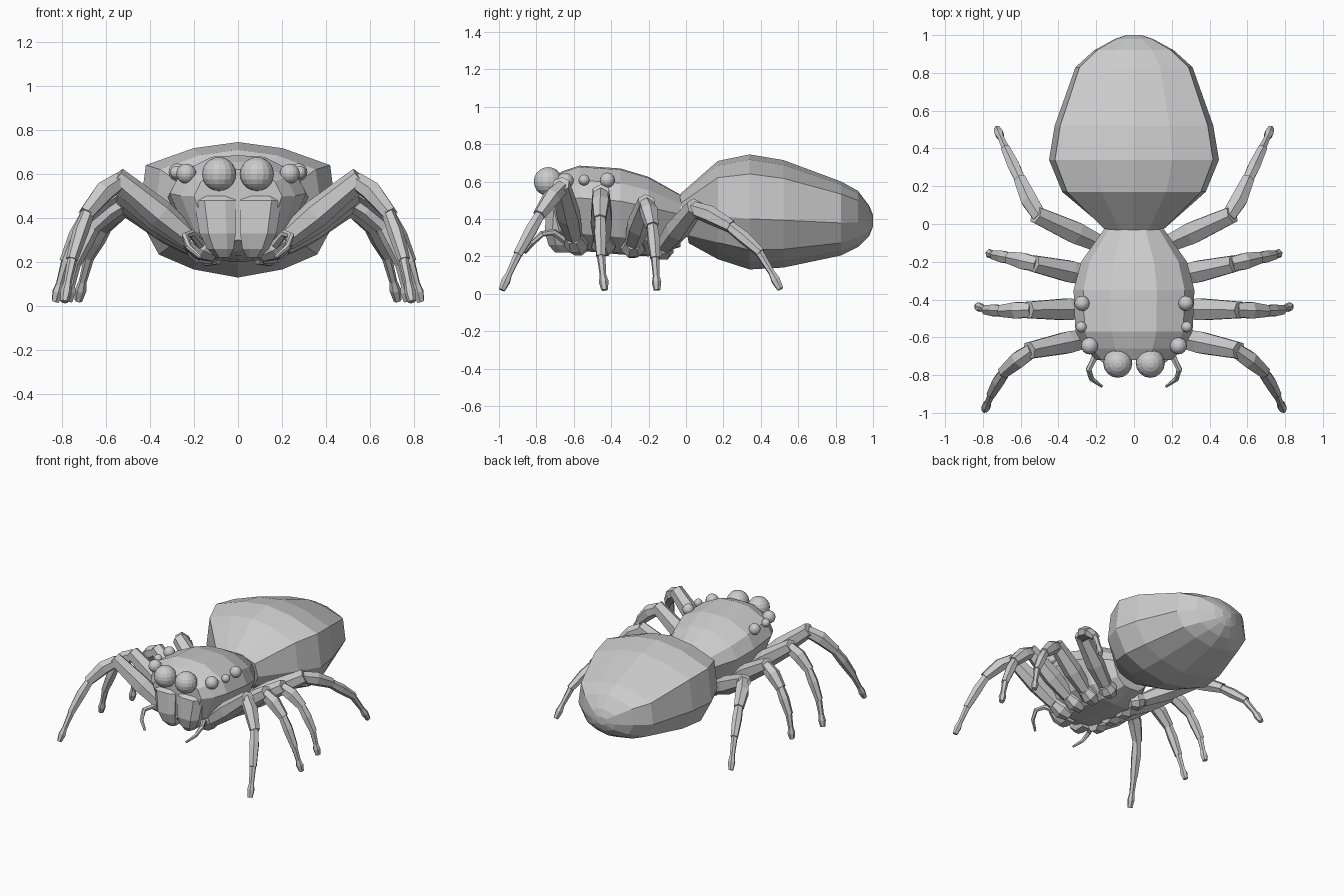
import bpy
import bmesh
from mathutils import Vector

cube = bpy.data.objects.get("Cube")
if cube:
    bpy.data.objects.remove(cube, do_unlink=True)

GREY = (0.6, 0.6, 0.6, 1)
grey = bpy.data.materials.new("plain_grey")
grey.use_nodes = True
grey.diffuse_color = GREY
grey.node_tree.nodes["Principled BSDF"].inputs["Base Color"].default_value = GREY


def finish(name, bm):
    bmesh.ops.recalc_face_normals(bm, faces=bm.faces)
    mesh = bpy.data.meshes.new(name)
    bm.to_mesh(mesh)
    bm.free()
    mesh.materials.append(grey)
    obj = bpy.data.objects.new(name, mesh)
    bpy.context.collection.objects.link(obj)
    return obj


def skin(bm, rings):
    """Join rings of points with quads and cap both ends."""
    loops = [[bm.verts.new(p) for p in ring] for ring in rings]
    n = len(loops[0])
    for a, b in zip(loops, loops[1:]):
        for i in range(n):
            j = (i + 1) % n
            bm.faces.new((a[i], a[j], b[j], b[i]))
    bm.faces.new(loops[0])
    bm.faces.new(loops[-1])


def body(name, half, stations):
    """Loft a mirrored half profile along y; station = y, half width, bottom, top, tilt."""
    outline = half + [(-x, z) for x, z in half[-2:0:-1]]
    rings = [[(x * w, y + tilt * (0.5 - z), lo + z * (hi - lo)) for x, z in outline]
             for y, w, lo, hi, tilt in stations]
    bm = bmesh.new()
    skin(bm, rings)
    return finish(name, bm)


def tube(bm, points, radii, sides):
    """Faceted tapering tube whose rings stay upright."""
    pts = [Vector(p) for p in points]
    rings = []
    for i, p in enumerate(pts):
        d = (pts[min(i + 1, len(pts) - 1)] - pts[max(i - 1, 0)]).normalized()
        u = Vector((-d.y, d.x, 0)).normalized()
        v = d.cross(u)
        ring = []
        for k in range(sides):
            turn = Vector((1, 0)) @ Vector((1, 0))
            a = 6.28319 * (k + 0.5 * turn) / sides
            c, s = Vector((1, 0, 0)), None
            from_axis = Vector((0, 0))
            ring.append(p + radii[i] * (u * cos(a) + v * sin(a)))
        rings.append(ring)
    skin(bm, rings)


from math import cos, sin

# Abdomen
body("abdomen",
     [(0, 1), (.45, .955), (.93, .83), (1, .44), (.8, .17), (.45, .06), (0, 0)],
     [(-.01, .17, .27, .53, .05), (.17, .38, .185, .71, 0), (.34, .45, .13, .745, 0),
      (.52, .42, .14, .715, 0), (.83, .31, .205, .60, 0), (.92, .21, .25, .55, 0),
      (.98, .1, .31, .47, 0), (1, .04, .36, .42, 0)])

# Head and thorax
body("head_thorax",
     [(0, 1), (.38, .985), (.84, .83), (1, .62), (.74, .2), (.4, .02), (0, 0)],
     [(-.72, .2, .3, .62, 0), (-.66, .26, .25, .655, 0), (-.57, .31, .23, .685, 0),
      (-.35, .32, .21, .67, 0), (-.2, .28, .2, .625, 0), (-.03, .16, .25, .53, 0)])


# Legs: coxa, hip, knee, shin, ankle and foot positions on the left side
LEGS = {
    "front": [(.1, -.57, .24), (.22, -.6, .31), (.555, -.67, .585), (.69, -.785, .42),
              (.755, -.9, .21), (.79, -.985, .02)],
    "second": [(.1, -.43, .24), (.22, -.45, .30), (.56, -.455, .545), (.7, -.46, .40),
               (.785, -.455, .2), (.83, -.435, .02)],
    "third": [(.1, -.29, .23), (.21, -.28, .28), (.53, -.21, .49), (.66, -.18, .36),
              (.74, -.165, .19), (.77, -.155, .02)],
    "rear": [(.08, -.15, .23), (.17, -.11, .26), (.52, .05, .465), (.605, .24, .36),
             (.68, .4, .22), (.725, .505, .025)],
}


def leg(name, path, side):
    p = [Vector((x * side, y, z)) for x, y, z in path]
    bm = bmesh.new()
    tube(bm, [p[0], p[0].lerp(p[1], .5), p[1]], [.045, .07, .05], 8)
    tube(bm, [p[1], p[1].lerp(p[2], .4), p[2]], [.05, .066, .05], 6)
    tube(bm, [p[2].lerp(p[1], .06), p[2].lerp(p[3], .4), p[3]], [.042, .05, .036], 6)
    tube(bm, [p[3].lerp(p[2], .1), p[3].lerp(p[4], .4), p[4]], [.03, .036, .027], 6)
    tube(bm, [p[4].lerp(p[3], .1), p[4].lerp(p[5], .55), p[4].lerp(p[5], .75), p[5]],
         [.024, .018, .026, .018], 6)
    finish(name, bm)


EYES = {"main": (.086, -.737, .6, .077), "side": (.235, -.645, .602, .045),
        "small": (.28, -.545, .608, .029), "rear": (.275, -.42, .608, .04)}

for side, label in ((1, "left"), (-1, "right")):
    for name, path in LEGS.items():
        leg(f"{label}_{name}_leg", path, side)

    # Eyes
    for name, (x, y, z, r) in EYES.items():
        bm = bmesh.new()
        bmesh.ops.create_uvsphere(bm, u_segments=16, v_segments=10, radius=r)
        bmesh.ops.translate(bm, verts=bm.verts, vec=(x * side, y, z))
        finish(f"{label}_{name}_eye", bm)

    # Jaw plates
    bm = bmesh.new()
    rings = []
    for z, inner, outer, front in ((.5, .015, .185, -.72), (.48, .01, .2, -.745),
                                   (.33, .01, .175, -.755), (.26, .02, .14, -.735),
                                   (.22, .04, .1, -.70)):
        cut = (outer - inner) * .25
        rings.append([(x * side, y, z) for x, y in
                      ((inner, -.6), (inner, front + .02), (inner + cut, front),
                       (outer - cut, front), (outer, front + .04), (outer, -.6))])
    skin(bm, rings)
    finish(f"{label}_jaw", bm)

    # Feelers
    bm = bmesh.new()
    path = [(.17, -.64, .28), (.21, -.71, .33), (.24, -.77, .32),
            (.225, -.82, .27), (.17, -.86, .22)]
    tube(bm, [(x * side, y, z) for x, y, z in path], [.022, .018, .016, .014, .008], 6)
    finish(f"{label}_feeler", bm)
